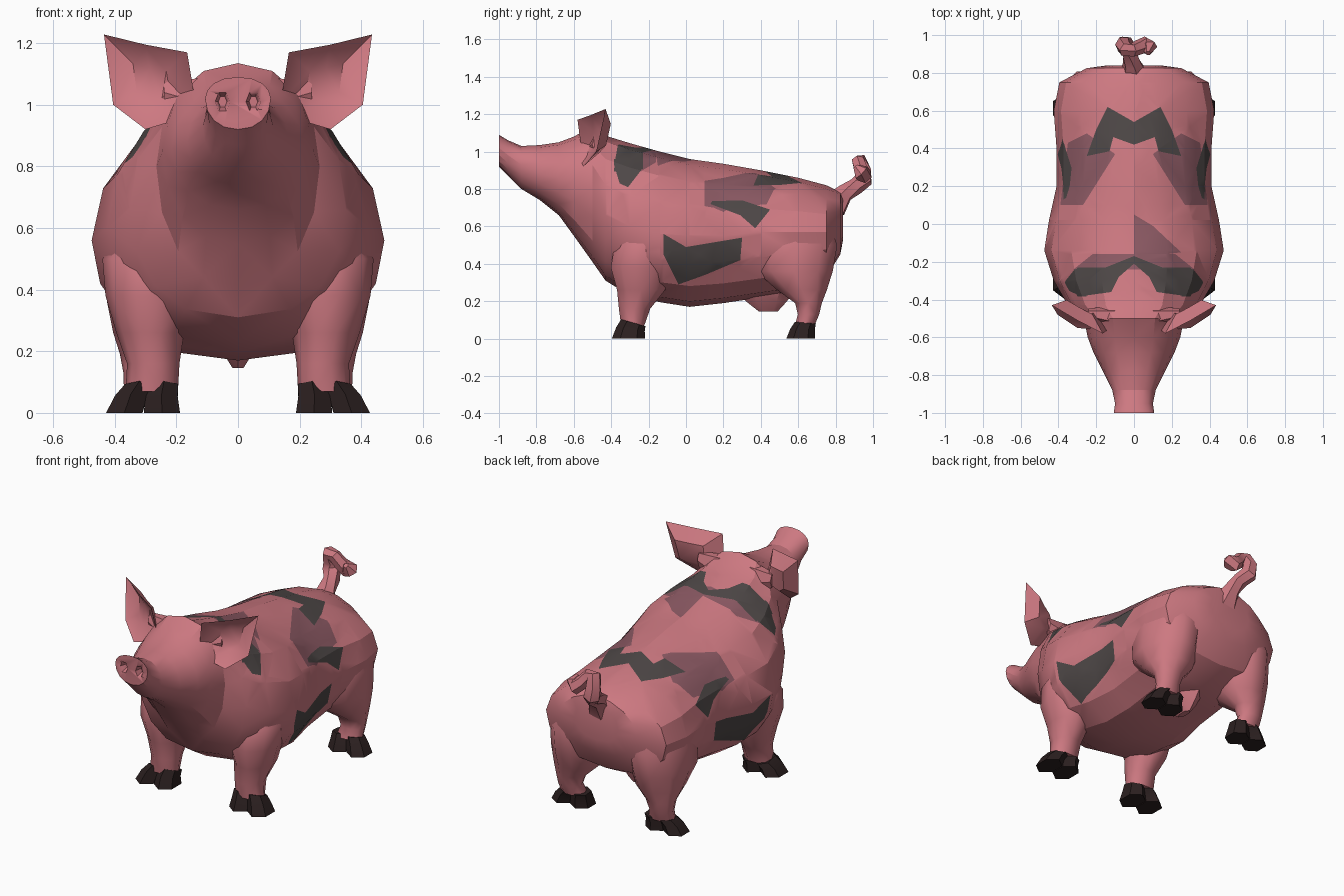
import bpy, bmesh, math
from mathutils import Vector

if "Cube" in bpy.data.objects:
    bpy.data.objects.remove(bpy.data.objects["Cube"])


def material(name, rgb):
    m = bpy.data.materials.new(name)
    m.diffuse_color = (*rgb, 1)
    m.use_nodes = True
    m.node_tree.nodes["Principled BSDF"].inputs["Base Color"].default_value = m.diffuse_color
    return m


PINK = material("pink_skin", (0.61, 0.19, 0.22))
GREY = material("charcoal_spot", (0.075, 0.063, 0.062))
MAUVE = material("mauve_skin", (0.26, 0.10, 0.125))
HOOF = material("dark_hoof", (0.024, 0.014, 0.014))


def loft(bm, rings):
    """Skin closed rings of points and cap both ends."""
    vs = [[bm.verts.new(p) for p in r] for r in rings]
    n = len(vs[0])
    for a, b in zip(vs, vs[1:]):
        for i in range(n):
            j = (i + 1) % n
            bm.faces.new((a[i], a[j], b[j], b[i]))
    bm.faces.new(vs[0])
    bm.faces.new(vs[-1])


def finish(name, bm, mats, angle=35):
    bmesh.ops.recalc_face_normals(bm, faces=bm.faces)
    me = bpy.data.meshes.new(name)
    bm.to_mesh(me)
    bm.free()
    ob = bpy.data.objects.new(name, me)
    bpy.context.collection.objects.link(ob)
    for m in mats:
        me.materials.append(m)
    bpy.ops.object.select_all(action='DESELECT')
    ob.select_set(True)
    bpy.context.view_layer.objects.active = ob
    bpy.ops.object.shade_smooth_by_angle(angle=math.radians(angle))
    return ob


def flat_ring(x, y, z, rx, ry, n, turn=0.5, tilt=0):
    angles = [2 * math.pi * (i + turn) / n for i in range(n)]
    return [(x + rx * math.cos(a), y + ry * math.sin(a), z - tilt * ry * math.sin(a)) for a in angles]


def body_ring(y, zb, zt, hw, zw, n=16):
    pts = []
    for i in range(n):
        t = 2 * math.pi * i / n
        s, c = math.sin(t), math.cos(t)
        power = 0.9 if y < -0.45 else 0.75 if c < 0 else min(1.2, 1.1 + y / 2)   # flat belly, sloped back
        x = hw * math.copysign(abs(s) ** power, s)
        pts.append((x, y, zw + c * ((zt - zw) if c > 0 else (zw - zb))))
    return pts


def inside(p, poly):
    hit = False
    for (x1, y1), (x2, y2) in zip(poly, poly[1:] + poly[:1]):
        if (y1 > p[1]) != (y2 > p[1]) and p[0] < (x2 - x1) * (p[1] - y1) / (y2 - y1) + x1:
            hit = not hit
    return hit


def paint(bm, view, side, poly, mat):
    """Cut a spot outline into the skin and colour the faces inside it."""
    if view == "top":
        poly = [(u * side, v) for u, v in poly]
        uv, on_side = (lambda p: (p.x, p.y)), (lambda f: f.normal.z > 0)
        to3d, axis = (lambda q: Vector((q[0], q[1], 0))), Vector((0, 0, 1))
    else:
        uv, on_side = (lambda p: (p.y, p.z)), (lambda f: f.calc_center_median().x * side > 0)
        to3d, axis = (lambda q: Vector((0, q[0], q[1]))), Vector((1, 0, 0))
    lo = [min(q[k] for q in poly) for k in (0, 1)]
    hi = [max(q[k] for q in poly) for k in (0, 1)]

    def near(f):
        c = [uv(v.co) for v in f.verts]
        return on_side(f) and all(min(q[k] for q in c) < hi[k] and max(q[k] for q in c) > lo[k]
                                  for k in (0, 1))

    for a, b in zip(poly, poly[1:] + poly[:1]):
        a, b = to3d(a), to3d(b)
        faces = [f for f in bm.faces if near(f)]
        geom = set(faces)
        for f in faces:
            geom.update(f.edges)
            geom.update(f.verts)
        bmesh.ops.bisect_plane(bm, geom=list(geom), dist=1e-4, plane_co=a,
                               plane_no=(b - a).cross(axis).normalized())
    bm.normal_update()
    for f in bm.faces:
        if on_side(f) and inside(uv(f.calc_center_median()), poly):
            f.material_index = mat


# Body and head: y, bottom, top, half width, height of widest point
bm = bmesh.new()
loft(bm, [body_ring(*r) for r in (
    (-1.00, .92, 1.09, .107, 1.02), (-.95, .87, 1.06, .10, .98),
    (-.88, .80, 1.03, .115, .93), (-.78, .74, 1.035, .165, .88),
    (-.68, .66, 1.05, .215, .86), (-.60, .55, 1.08, .245, .85),
    (-.50, .41, 1.135, .265, .80), (-.43, .31, 1.085, .35, .66),
    (-.30, .23, 1.045, .425, .60), (-.14, .195, 1.0, .475, .56),
    (.02, .17, .96, .45, .55), (.20, .19, .935, .41, .55),
    (.40, .22, .90, .41, .57), (.60, .25, .86, .425, .57),
    (.75, .33, .82, .395, .57), (.825, .45, .785, .25, .62), (.84, .53, .75, .14, .63))])
bmesh.ops.recalc_face_normals(bm, faces=bm.faces)
bmesh.ops.triangulate(bm, faces=[f for f in bm.faces if len(f.verts) == 4])

# Skin markings
paint(bm, "top", 1, [(0, .05), (.1, -.01), (.25, -.15), (0, -.18)], 2)
for s in (1, -1):
    paint(bm, "top", s, [(.39, .1), (.27, .1), (.1, .37), (.25, .48), (.35, .43)], 2)
    paint(bm, "top", s, [(0, -.16), (.22, -.16), (.32, -.24), (0, -.24)], 2)
    paint(bm, "top", s, [(0, -.17), (.15, -.23), (.3, -.23), (.31, -.3), (.3, -.385),
                         (.12, -.36), (.08, -.28), (0, -.21)], 1)
    paint(bm, "side", s, [(-.385, .93), (-.355, .83), (-.31, .81), (-.24, .90), (-.23, .96),
                          (-.385, .96)], 1)
    paint(bm, "top", s, [(0, .54), (.14, .62), (.2, .5), (.25, .36), (.13, .385), (.11, .46),
                         (0, .42)], 1)
    paint(bm, "side", s, [(.13, .72), (.29, .66), (.37, .59), (.45, .69), (.3, .74), (.14, .735)], 1)
    paint(bm, "side", s, [(-.12, .56), (0, .49), (.3, .54), (.29, .42), (.1, .34),
                          (-.04, .29), (-.12, .45)], 1)
body = finish("body", bm, [PINK, GREY, MAUVE], 25)

# Nostrils cut into the snout
bm = bmesh.new()
for s in (1, -1):
    loft(bm, [[(s * .05 + r * .7 * math.cos(i * math.pi / 3), y, 1.01 + r * math.sin(i * math.pi / 3))
               for i in range(6)] for y, r in ((-1.02, .042), (-.96, .02))])
cutter = finish("nostril_cutter", bm, [PINK])
cutter.hide_render = True
cutter.hide_set(True)
cut = body.modifiers.new("nostrils", 'BOOLEAN')
cut.operation, cut.object, cut.solver = 'DIFFERENCE', cutter, 'EXACT'

# Legs: x, y, z, x radius, y radius
LEGS = {
    "front": ((.25, -.20, .62, .12, .12), (.28, -.23, .50, .16, .16), (.285, -.245, .38, .145, .165),
              (.285, -.24, .26, .11, .135), (.275, -.275, .16, .085, .088), (.28, -.285, .07, .085, .065)),
    "hind": ((.24, .59, .66, .13, .17), (.25, .585, .50, .17, .235), (.26, .58, .36, .165, .215),
             (.27, .62, .26, .135, .14), (.295, .655, .19, .088, .075), (.30, .655, .13, .072, .06),
             (.29, .635, .07, .08, .055))}
for name, rings in LEGS.items():
    tilt, length = (0.28, 0.93) if name == "front" else (0.08, 0.8)
    for s, side in ((1, "right"), (-1, "left")):
        bm = bmesh.new()
        loft(bm, [flat_ring(s * x, y, z, rx, ry, 10, 0) for x, y, z, rx, ry in rings])
        bmesh.ops.triangulate(bm, faces=[f for f in bm.faces if len(f.verts) == 4])
        finish(f"{name}_leg_{side}", bm, [PINK], 50)
        # Two splayed toes per hoof
        fy = rings[-1][1]
        bm = bmesh.new()
        for t in (-1, 1):
            loft(bm, [flat_ring(s * (.308 + t * .061), fy - .022, 0, .068, .096 * length, 6),
                      flat_ring(s * (.298 + t * .05), fy - .012, .05, .06, .082 * length, 6, tilt=tilt / 2),
                      flat_ring(s * (.280 + t * .04), fy + .003, .085, .053, .07 * length, 6, tilt=tilt)])
        finish(f"{name}_hoof_{side}", bm, [HOOF], 25)

# Ears: a rim outline with a hollow front and a bulging back
RIM = [(.14, -.56, 1.02), (.165, -.58, 1.17), (.30, -.51, 1.195), (.435, -.43, 1.228),
       (.405, -.48, 1.0), (.30, -.55, .92), (.20, -.56, .95)]
for s, side in ((1, "right"), (-1, "left")):
    bm = bmesh.new()
    mid = sum((Vector(p) for p in RIM), Vector()) / len(RIM)

    def ear_ring(scale, back):
        return [bm.verts.new(((q := mid.lerp(Vector(p), scale)).x * s, q.y + back, q.z)) for p in RIM]
    layers = [ear_ring(.4, .05), ear_ring(.9, .012), ear_ring(1, 0), ear_ring(.5, .075)]
    for a, b in zip(layers, layers[1:]):
        for i in range(7):
            j = (i + 1) % 7
            bm.faces.new((a[i], a[j], b[j], b[i]))
    bm.faces.new(layers[0])
    bm.faces.new(layers[-1])
    bmesh.ops.triangulate(bm, faces=bm.faces)
    finish(f"ear_{side}", bm, [PINK])
    # Ear root joining the head
    bm = bmesh.new()
    loft(bm, [[(s * x, y + r * .6 * math.cos(k * math.pi / 3), z + r * math.sin(k * math.pi / 3))
               for k in range(6)] for x, y, z, r in ((.10, -.49, 1.0, .10), (.24, -.475, 1.04, .045))])
    finish(f"ear_root_{side}", bm, [PINK])

# Curly tail: centre points and radius
path = [(0, .79, .71, .08), (-.01, .85, .78, .05), (-.02, .91, .815, .045), (-.05, .95, .85, .05),
        (-.055, .95, .90, .045), (-.045, .925, .955, .04), (-.01, .92, .95, .036),
        (.025, .935, .905, .04), (.06, .95, .875, .045), (.08, .935, .89, .045), (.075, .905, .92, .015)]
bm = bmesh.new()
rings = []
for i, (*p, r) in enumerate(path):
    d = Vector(path[min(i + 1, len(path) - 1)][:3]) - Vector(path[max(i - 1, 0)][:3])
    side = d.cross(Vector((0, 1, 0.2))).normalized()
    up = side.cross(d).normalized()
    rings.append([Vector(p) + r * (side * math.cos(k * math.pi / 3) + up * math.sin(k * math.pi / 3))
                  for k in range(6)])
loft(bm, rings)
finish("tail", bm, [PINK])

# Belly fold between the hind legs
bm = bmesh.new()
loft(bm, [flat_ring(0, y, z, rx, ry, 6) for y, z, rx, ry in
          ((.42, .27, .09, .17), (.43, .20, .06, .11), (.44, .145, .02, .05))])
finish("belly_fold", bm, [PINK])
